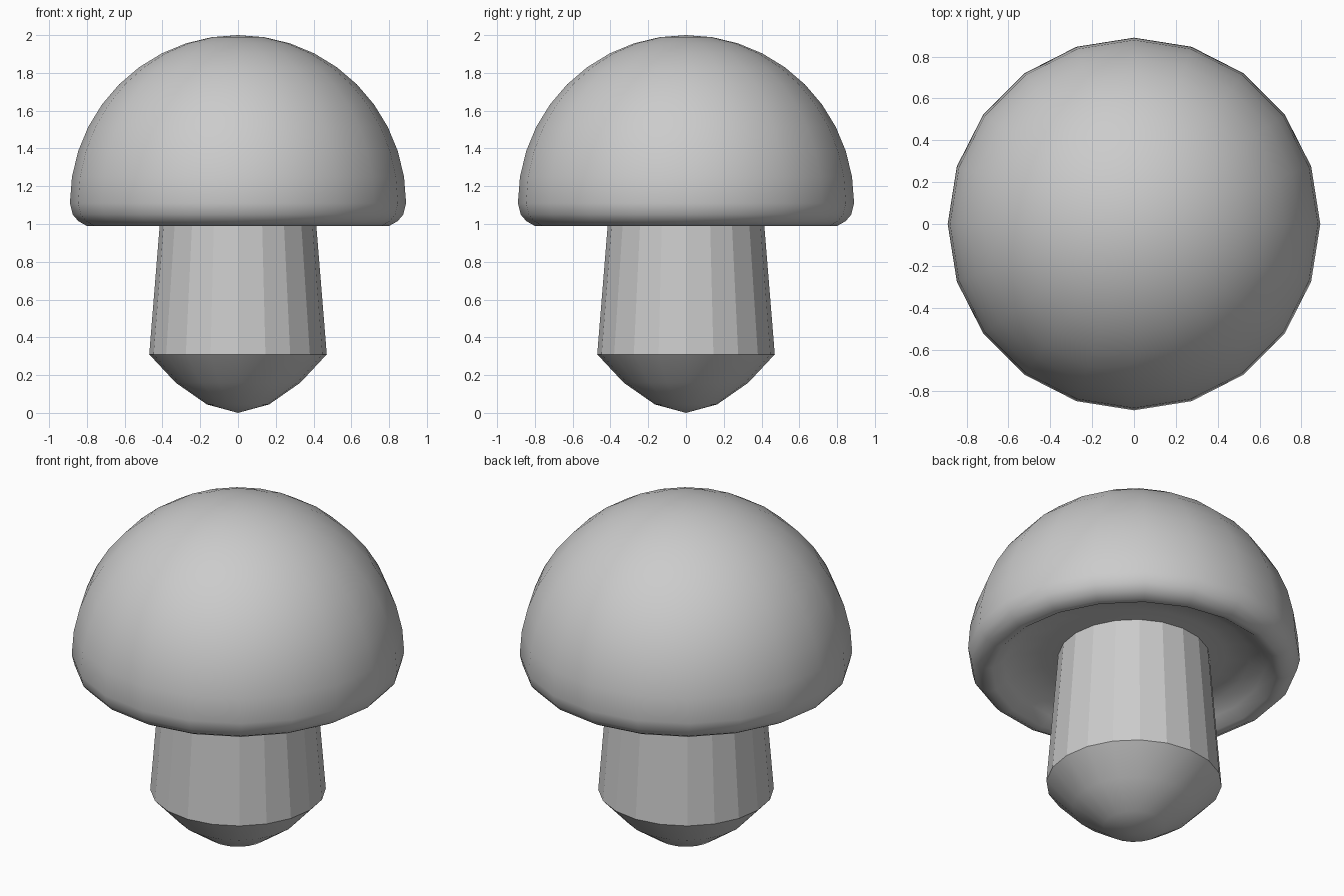
import bpy
import bmesh
from math import sin, cos, pi, radians

SIDES = 20

default = bpy.data.objects.get("Cube")
if default:
    bpy.data.objects.remove(default, do_unlink=True)

# Single plain grey
grey = bpy.data.materials.new("plain_grey")
grey.use_nodes = True
grey.diffuse_color = (0.6, 0.6, 0.6, 1)
grey.node_tree.nodes["Principled BSDF"].inputs["Base Color"].default_value = (0.6, 0.6, 0.6, 1)


def lathe(name, profile, is_smooth):
    """Revolve (radius, height) points; radius 0 makes a pole."""
    bm = bmesh.new()
    rings = []
    for r, z in profile:
        if r == 0:
            rings.append([bm.verts.new((0, 0, z))] * SIDES)
        else:
            rings.append([bm.verts.new((r * cos(2 * pi * i / SIDES), r * sin(2 * pi * i / SIDES), z))
                          for i in range(SIDES)])
    for a, b in zip(rings, rings[1:]):
        for i in range(SIDES):
            j = (i + 1) % SIDES
            corners = list(dict.fromkeys((a[i], a[j], b[j], b[i])))
            face = bm.faces.new(corners)
            face.smooth = is_smooth(face.calc_center_median().z)
    bmesh.ops.recalc_face_normals(bm, faces=bm.faces)
    mesh = bpy.data.meshes.new(name)
    bm.to_mesh(mesh)
    bm.free()
    mesh.materials.append(grey)
    obj = bpy.data.objects.new(name, mesh)
    bpy.context.collection.objects.link(obj)
    return obj


# Cap: hemispherical dome, rounded rim and shallow hollow underneath
dome = [(0, 2.0)] + [(0.89 * sin(radians(a)), 1.11 + 0.89 * cos(radians(a)))
                     for a in range(9, 91, 9)]
rim = [(0.875, 1.05), (0.845, 1.015), (0.80, 0.99), (0.76, 0.995)]
hollow = [(0.70, 1.04), (0.62, 1.085), (0.50, 1.10), (0.40, 1.09), (0, 1.09)]
lathe("mushroom_cap", dome + rim + hollow, lambda z: True)

# Stem: tapered faceted sides over a smooth rounded tip
stem = [(0, 0), (0.165, 0.045), (0.33, 0.16), (0.47, 0.31), (0.405, 1.11), (0, 1.11)]
lathe("mushroom_stem", stem, lambda z: z < 0.3)
